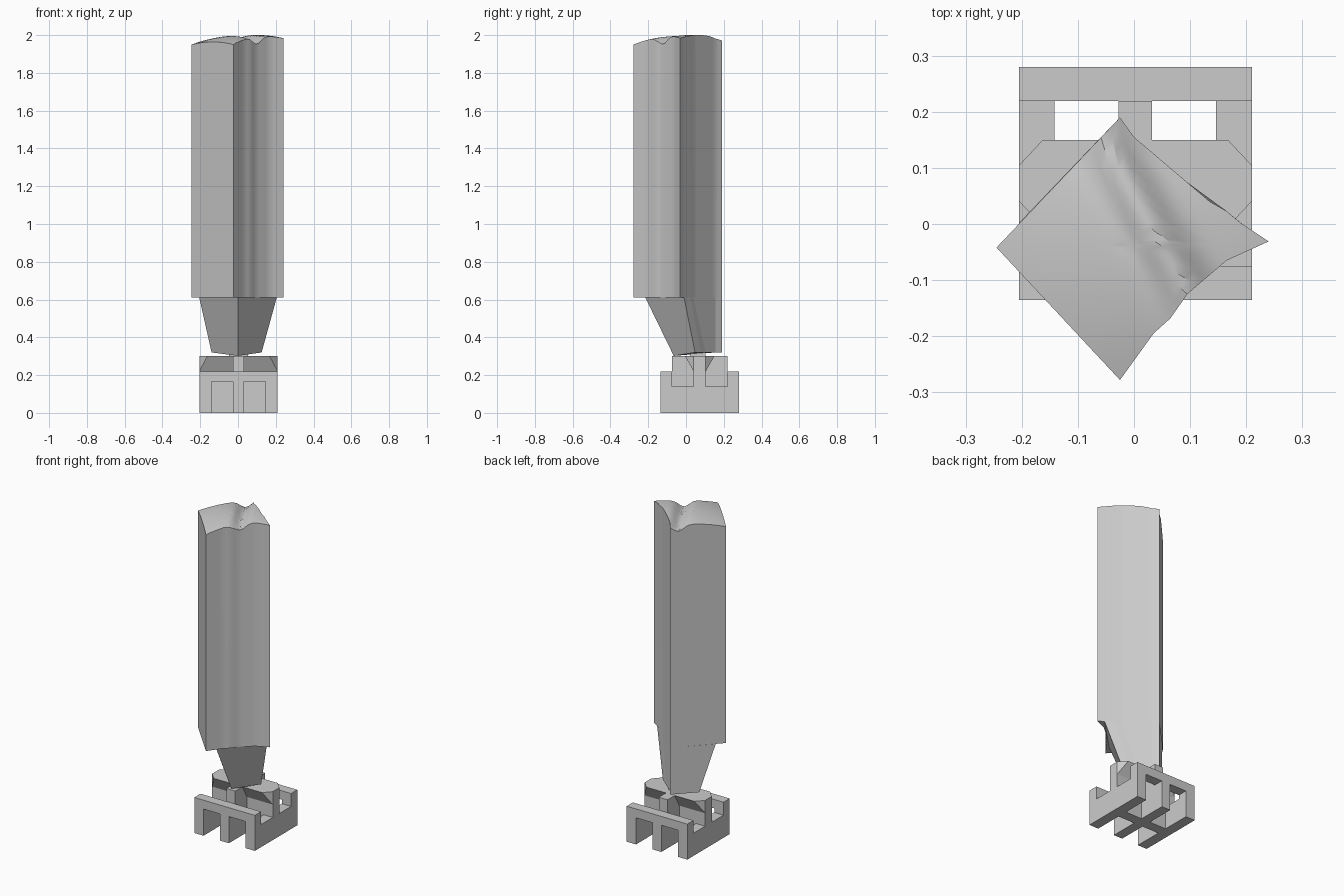
import bpy, bmesh, math
from mathutils import Vector

cube = bpy.data.objects.get("Cube")
if cube:
    bpy.data.objects.remove(cube, do_unlink=True)

grey = bpy.data.materials.new("plain grey")
grey.use_nodes = True
colour = (0.6, 0.6, 0.6, 1)
grey.diffuse_color = colour
grey.node_tree.nodes["Principled BSDF"].inputs["Base Color"].default_value = colour

CX, CY = 0.0025, 0.0725      # centre of the base frame
HALF = 0.2075                # half width of the base frame
RIB, ARM = 0.03, 0.032       # half widths of the central cross
INNER_X, INNER_Y = 0.144, 0.147


def finish(bm, name, location=(0, 0, 0), smooth=False):
    bmesh.ops.recalc_face_normals(bm, faces=bm.faces)
    mesh = bpy.data.meshes.new(name)
    bm.to_mesh(mesh)
    bm.free()
    mesh.materials.append(grey)
    obj = bpy.data.objects.new(name, mesh)
    obj.location = location
    bpy.context.collection.objects.link(obj)
    if smooth:
        bpy.ops.object.select_all(action='DESELECT')
        obj.select_set(True)
        bpy.context.view_layer.objects.active = obj
        bpy.ops.object.shade_smooth_by_angle(angle=math.radians(30))
    return obj


def hull(name, points):
    bm = bmesh.new()
    verts = [bm.verts.new(p) for p in points]
    bmesh.ops.convex_hull(bm, input=verts)
    bmesh.ops.dissolve_limit(bm, angle_limit=0.01, verts=bm.verts, edges=bm.edges)
    return finish(bm, name, (CX, CY, 0))


def box(name, xs, ys, zs):
    return hull(name, [(x, y, z) for x in xs for y in ys for z in zs])


# Base: central cross, side rails, end walls with legs, undercut deck corners
box("central_rib", (-RIB, RIB), (-INNER_Y, INNER_Y), (0, 0.3))
for sx, side in ((-1, "right"), (1, "left")):
    box(side + "_rail", (sx * INNER_X, sx * HALF), (-INNER_Y, INNER_Y), (0, 0.14))
    box(side + "_cross_arm", (sx * RIB, sx * HALF), (-ARM, ARM), (0, 0.3))
    for sy, end in ((-1, "front"), (1, "back")):
        ends = (sy * INNER_Y, sy * HALF)
        box(f"{end}_{side}_leg", (sx * INNER_X, sx * HALF), ends, (0, 0.165))
        hull(f"{end}_{side}_deck_corner", [
            (sx * x, sy * y, z) for x, y, z in (
                (RIB, ARM, 0.22), (RIB, ARM, 0.3), (RIB, 0.0775, 0.3),
                (HALF, ARM, 0.22), (HALF, ARM, 0.3), (0.165, 0.0775, 0.3))])
for sy, end in ((-1, "front"), (1, "back")):
    ends = (sy * INNER_Y, sy * HALF)
    box(end + "_wall", (-HALF, HALF), ends, (0.165, 0.22))
    box(end + "_middle_leg", (-RIB, RIB), ends, (0, 0.165))


# Tall block: rotated square outline with gently curved right-hand faces
outline = [Vector(p) for p in (
    (-0.025, -0.278), (0.035, -0.195), (0.065, -0.168), (0.095, -0.125),
    (0.165, -0.065), (0.24, -0.031), (0.19, 0.002), (0.165, 0.023),
    (0.135, 0.04), (0, 0.155), (-0.025, 0.19), (-0.245, -0.042))]


def top_height(p):
    # Broad dome with a diagonal valley
    dome = 2.003 - 0.55 * ((p.x - 0.06) ** 2 + (p.y - 0.02) ** 2)
    across = 0.873 * (p.x - 0.025) + 0.489 * (p.y - 0.01)
    return dome - 0.04 * math.exp(-(across / 0.04) ** 2)


ring = []
for a, b in zip(outline, outline[1:] + outline[:1]):
    steps = max(1, round((b - a).length / 0.025))
    ring += [a.lerp(b, i / steps) for i in range(steps)]

bm = bmesh.new()
centre = Vector((0, -0.04))
loops = [[bm.verts.new((p.x, p.y, 0.61)) for p in ring]]
bm.faces.new(loops[0])
RINGS = 10
for k in range(RINGS):
    pts = [p.lerp(centre, k / RINGS) for p in ring]
    loops.append([bm.verts.new((p.x, p.y, top_height(p))) for p in pts])
n = len(ring)
for lower, upper in zip(loops, loops[1:]):
    for i in range(n):
        j = (i + 1) % n
        bm.faces.new((lower[i], lower[j], upper[j], upper[i]))
tip = bm.verts.new((centre.x, centre.y, top_height(centre)))
for i in range(n):
    bm.faces.new((loops[-1][i], loops[-1][(i + 1) % n], tip))
finish(bm, "tall_block", smooth=True)

# Tapered foot, flush with the two back faces of the block
bm = bmesh.new()
upper = [(-0.025, 0.19), (0, 0.155), (0.135, 0.04), (0.165, 0.023),
         (0.205, -0.01), (0, -0.215), (-0.205, 0.002)]
lower = [(-0.025, 0.19), (0, 0.155), (0.06, 0.104), (0.09, 0.078),
         (0.125, 0.048), (0, -0.065), (-0.14, 0.07)]
top = [bm.verts.new((x, y, 0.61)) for x, y in upper]
bottom = [bm.verts.new((x, y, 0.32)) for x, y in lower]
bottom[5].co.z = 0.302
bm.faces.new(top)
bm.faces.new(bottom)
for i in range(len(top)):
    j = (i + 1) % len(top)
    bm.faces.new((top[i], top[j], bottom[j], bottom[i]))
finish(bm, "tapered_foot")

# Small pad joining the foot to the deck
box("foot_pad", (-0.05, 0.05), (-0.05, 0.03), (0.3, 0.322))
